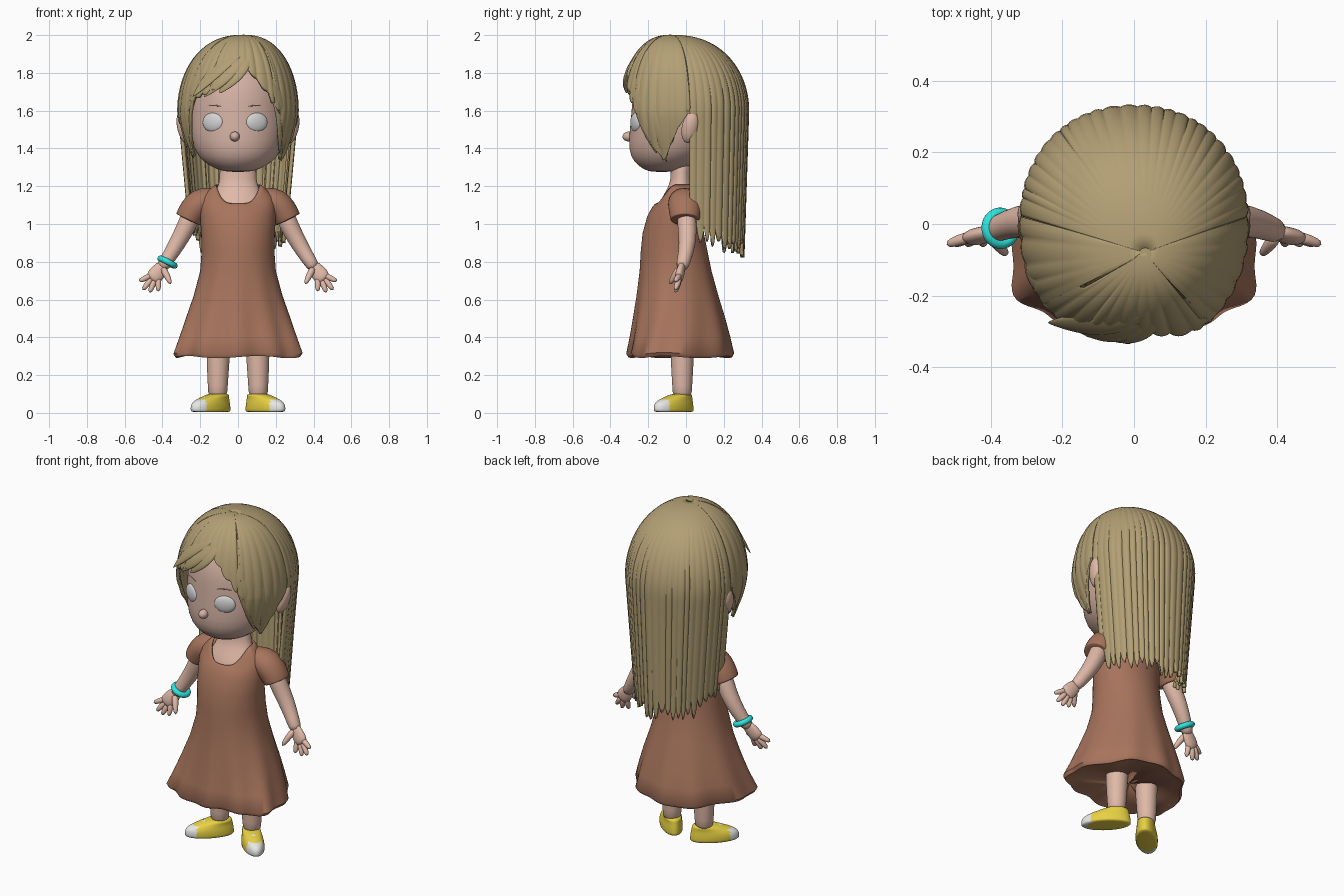
import bpy, bmesh, math, random
from math import sin, cos, pi, radians
from mathutils import Vector

random.seed(4)
if "Cube" in bpy.data.objects:
    bpy.data.objects.remove(bpy.data.objects["Cube"])


def material(name, *rgb):
    lin = [(c / 255 / 12.92 if c < 11 else ((c / 255 + 0.055) / 1.055) ** 2.4) for c in rgb] + [1]
    m = bpy.data.materials.new(name)
    m.use_nodes = True
    m.diffuse_color = lin
    m.node_tree.nodes["Principled BSDF"].inputs["Base Color"].default_value = lin
    return m


SKIN = material("skin", 224, 185, 167)
FACE = material("face_skin", 212, 177, 163)
HAIR = material("blond_hair", 178, 159, 116)
BROW = material("brow_brown", 172, 140, 122)
DRESS = material("brown_cloth", 167, 116, 92)
EYE = material("eye_grey", 212, 212, 212)
SHOE = material("shoe_yellow", 236, 213, 68)
WHITE = material("toe_white", 235, 235, 232)
CYAN = material("bracelet_cyan", 48, 228, 222)


def smooth(ob, angle):
    bpy.ops.object.select_all(action='DESELECT')
    ob.select_set(True)
    bpy.context.view_layer.objects.active = ob
    bpy.ops.object.shade_smooth_by_angle(angle=radians(angle))


def grid(name, rows, mat, closed=True, caps=True, subsurf=0, thick=0):
    """Skin a list of point rows into a surface."""
    bm = bmesh.new()
    vs = [[bm.verts.new(p) for p in row] for row in rows]
    n = len(vs[0])
    for a, b in zip(vs, vs[1:]):
        for j in range(n if closed else n - 1):
            k = (j + 1) % n
            bm.faces.new((a[j], a[k], b[k], b[j]))
    if caps:
        bm.faces.new(vs[0])
        bm.faces.new(vs[-1])
    bmesh.ops.remove_doubles(bm, verts=bm.verts, dist=1e-5)
    bmesh.ops.recalc_face_normals(bm, faces=bm.faces)
    me = bpy.data.meshes.new(name)
    bm.to_mesh(me)
    bm.free()
    ob = bpy.data.objects.new(name, me)
    bpy.context.collection.objects.link(ob)
    me.materials.append(mat)
    smooth(ob, 180 if subsurf else 50)
    if thick:
        mod = ob.modifiers.new("thickness", 'SOLIDIFY')
        mod.thickness, mod.offset = thick, 0
    if subsurf:
        mod = ob.modifiers.new("round", 'SUBSURF')
        mod.levels = mod.render_levels = subsurf
    return ob


def loft(name, rings, mat, n=48, shape=None, **kw):
    """Stack oval rings given as (z, half width, front y, back y)."""
    rows = []
    for z, rx, yf, yb in rings:
        row = []
        for j in range(n):
            a = 2 * pi * j / n
            p = Vector((rx * sin(a), (yf + yb) / 2 - (yb - yf) / 2 * cos(a), z))
            row.append(shape(p, a) if shape else p)
        rows.append(row)
    return grid(name, rows, mat, **kw)


def sweep(name, pts, radii, mat, flat=1, centre=None, subsurf=1):
    """Oval tube along a path, thinned along y or away from a centre."""
    pts = [Vector(p) for p in pts]
    rows = []
    for i, p in enumerate(pts):
        t = (pts[min(i + 1, len(pts) - 1)] - pts[max(i - 1, 0)]).normalized()
        side = t.cross(p - centre if centre else Vector((0, 1, 0.01))).normalized()
        up = side.cross(t)
        rows.append([p + radii[i] * (side * cos(a) + up * flat * sin(a))
                     for a in (2 * pi * j / 16 for j in range(16))])
    return grid(name, rows, mat, subsurf=subsurf)


def ball(name, loc, scale, mat, rot=(0, 0, 0)):
    bpy.ops.mesh.primitive_uv_sphere_add(segments=32, ring_count=16, location=loc, rotation=rot)
    ob = bpy.context.object
    ob.name, ob.scale = name, scale
    ob.data.materials.append(mat)
    smooth(ob, 180)


# Head, neck and face
loft("head", [(1.275, .05, -.18, -.08), (1.287, .11, -.222, -.02), (1.325, .18, -.275, .08),
              (1.39, .235, -.306, .17), (1.5, .26, -.298, .22), (1.6, .262, -.288, .25),
              (1.7, .262, -.282, .25), (1.8, .235, -.24, .22), (1.88, .16, -.17, .15),
              (1.92, .06, -.08, .06)], FACE, subsurf=1)
loft("neck", [(1.02, .16, -.17, .05), (1.1, .15, -.148, .04), (1.16, .125, -.115, .04),
              (1.21, .1, -.085, .035), (1.27, .095, -.08, .03), (1.38, .1, -.08, .04)], SKIN, subsurf=1)
FX = -.017


def face_y(x):
    return -.0195 - .273 * math.sqrt(1 - (x / .262) ** 2)


for s, side in ((1, "left"), (-1, "right")):
    x = FX + s * .116
    ball(side + "_eye", (x, face_y(x) + .006, 1.538), (.06, .021, .051), EYE, (0, 0, x * 3.6))
    ball(side + "_ear", (s * .288, .022, 1.512), (.034, .044, .086), SKIN, (radians(-12), s * radians(12), 0))
    sweep(side + "_eyebrow", [(FX + s * d, face_y(FX + s * d) + .006, 1.622 + h)
                              for d, h in ((.07, 0), (.11, .008), (.15, .002))],
          (.002, .004, .002), BROW)
ball("nose", (FX, -.304, 1.463), (.026, .032, .026), FACE)


# Dress: flared body with a scooped neckline, folds and a closed underside
def drape(p, a):
    w = max(0, (.85 - p.z) / .55) ** 1.5
    k = 1 + .03 * w * cos(10 * a + .6 * sin(2 * a))
    scoop = (1 - sin(a) ** 4) * max(0, (p.z - 1.05) / .155) * .1 if cos(a) > 0 else 0
    forward = .09 * w * sin(a) ** 2 * abs(p.x) / .33
    return Vector((p.x * k, p.y * k - forward, p.z - scoop + .006 * w * sin(5 * a)))


loft("dress", [(.318, .01, -.05, -.03), (.314, .28, -.26, .2), (.3, .332, -.295, .235),
               (.315, .342, -.303, .243), (.4, .311, -.287, .225),
               (.5, .276, -.272, .2), (.62, .232, -.255, .165), (.75, .196, -.24, .13),
               (.85, .188, -.235, .11), (.95, .19, -.225, .09), (1.04, .195, -.2, .08),
               (1.1, .192, -.185, .075), (1.15, .175, -.175, .066), (1.19, .135, -.164, .058),
               (1.205, .115, -.157, .05)], DRESS, n=96, shape=drape, caps=False, thick=.01)

# Arms, hands, legs and shoes, mirrored across x
FINGERS = {"first_finger": (.422, .72, .422, .642), "second_finger": (.44, .71, .468, .636),
           "third_finger": (.455, .715, .505, .65), "little_finger": (.455, .73, .525, .697)}

for s, side in ((1, "left"), (-1, "right")):
    def m(*pts):
        return [(s * x, y, z) for x, y, z in pts]

    sweep(side + "_sleeve", m((.1, -.02, 1.125), (.15, -.01, 1.125), (.2, -.005, 1.112), (.24, -.005, 1.07),
                              (.263, -.005, 1.028), (.265, -.005, 1.024), (.266, -.005, 1.022)),
          (.06, .073, .084, .078, .072, .07, .066), DRESS, flat=1.12)
    sweep(side + "_arm", m((.235, 0, 1.09), (.265, .005, 1.0), (.32, .01, .9), (.375, -.01, .81), (.41, -.025, .76)),
          (.052, .052, .046, .037, .034), SKIN)
    sweep(side + "_palm", m((.39, -.018, .785), (.415, -.028, .755), (.44, -.035, .725), (.46, -.042, .7)),
          (.034, .041, .046, .036), SKIN, flat=.55)
    for name, (x0, z0, x1, z1) in FINGERS.items():
        xm, zm = (x0 + x1) / 2, (z0 + z1) / 2
        sweep(side + "_" + name, m((x0, -.035, z0), (xm, -.045, zm), (x1, -.058, z1)), (.017, .016, .011), SKIN)
    sweep(side + "_thumb", m((.4, -.03, .77), (.378, -.06, .73), (.355, -.087, .68)), (.02, .018, .011), SKIN)
    sweep(side + "_leg", m((.108, -.02, .07), (.107, -.02, .14), (.106, -.02, .25), (.103, -.02, .4), (.1, -.03, .65)),
          (.052, .053, .061, .066, .07), SKIN)

    shoe = loft(side + "_shoe", [(.004, .056, -.13, .13), (.008, .06, -.137, .137), (.035, .061, -.138, .135),
                                 (.055, .058, -.128, .132), (.072, .053, -.095, .128), (.088, .05, -.045, .125),
                                 (.103, .05, .005, .122)], SHOE, n=40, subsurf=1)
    shoe.data.materials.append(WHITE)
    for f in shoe.data.polygons:
        if f.center.y < -.075 and .004 < f.center.z < .065:
            f.material_index = 1
    shoe.location = (s * .145, -.065, 0)
    shoe.rotation_euler.z = s * radians(45)
    ball(side + "_shoe_button", (s * .163, -.083, .086), (.016, .016, .008), WHITE)

# Bracelet on the right wrist
bpy.ops.mesh.primitive_torus_add(major_radius=.042, minor_radius=.016, major_segments=40, minor_segments=14,
                                 location=(-.373, -.012, .798))
band = bpy.context.object
band.name = "bracelet"
band.rotation_euler = Vector((-.45, -.05, -.88)).to_track_quat('Z', 'Y').to_euler()
band.data.materials.append(CYAN)
smooth(band, 180)

# Hair: strands fan out from the crown and follow the skull
CROWN = Vector((.03, -.08))
DOME = .392


def scalp(deg, z, out=1.0):
    a = radians(deg)
    fx, fy = (math.copysign(abs(v) ** .92, v) for v in (sin(a), cos(a)))
    edge = Vector((.312 * fx, -(.34 if fy > 0 else .325) * fy))
    d = max(0, 1.6 - z)
    if z >= 1.6:
        c = min(1, (z - 1.6) / DOME)
        edge = CROWN.lerp(edge, math.sqrt(1 - c * c) ** .85)
    elif abs(deg) <= 93:
        edge *= 1 - .21 * (d / .25) ** 1.5
    else:
        edge = Vector((edge.x * (1 - .3 * d), edge.y * (1 - .1 * d)))
    return Vector((edge.x * out, edge.y * out, z))


def hair_shell(name, start, end, strands, hem, tip):
    sub, steps, cols = 6, 44, []
    cuts = [i + random.uniform(-.25, .25) * (0 < i < strands) for i in range(strands + 1)]
    depths = [random.uniform(.012, .026) for _ in cuts]
    for i in range(strands):
        jit = random.uniform(-.5, .5) * tip
        for j in range(sub + (i == strands - 1)):
            f = j / sub
            deg = start + (end - start) * (cuts[i] + (cuts[i + 1] - cuts[i]) * f) / strands
            bulge = sin(pi * f)
            depth = depths[i] * (1 - f) + depths[i + 1] * f
            low = hem(deg) + jit * bulge + tip * (1 - bulge)
            col = []
            for k in range(steps + 1):
                t = k / steps
                # even angular steps over the dome, then straight down
                if low > 1.6:
                    z = 1.6 + DOME * cos(t * math.acos((low - 1.6) / DOME))
                elif t < .4:
                    z = 1.6 + DOME * cos(t / .4 * pi / 2)
                else:
                    z = 1.6 + (low - 1.6) * (t - .4) / .6
                col.append(scalp(deg, z, 1 - min(1, t * 2.5) * depth * (1 - bulge)))
            cols.append(col)
    grid(name, cols, HAIR, closed=False, caps=False, thick=.02)


HAIRLINE = [(-93, 1.6), (-84, 1.5), (-76, 1.42), (-68, 1.36), (-56, 1.5), (-48, 1.65), (-20, 1.72), (8, 1.81),
            (28, 1.7), (45, 1.55), (55, 1.41), (66, 1.33), (76, 1.41), (84, 1.5), (93, 1.6)]


def hairline(deg):
    for (a, za), (b, zb) in zip(HAIRLINE, HAIRLINE[1:]):
        if deg <= b:
            return za + (zb - za) * max(0, deg - a) / (b - a)
    return HAIRLINE[-1][1]


hair_shell("back_hair", 93.5, 266.5, 26, lambda d: .86 + .08 * ((d - 180) / 86) ** 2, .085)
hair_shell("front_hair", -93, 93, 20, hairline, .015)
ball("crown_whorl", (*CROWN, 1.987), (.06, .06, .015), HAIR)

# Loose locks lying over the fringe and the temples
LOCKS = {
    "fringe_lock_outer": [(8, 1.93, 1), (-12, 1.87, 1.01), (-30, 1.78, 1.02), (-44, 1.67, 1.11)],
    "fringe_lock_middle": [(10, 1.91, 1), (-5, 1.83, 1.01), (-20, 1.75, 1.01), (-34, 1.67, 1.01)],
    "fringe_lock_inner": [(12, 1.9, 1), (3, 1.83, 1), (-8, 1.76, 1), (-18, 1.69, .98)],
    "left_cheek_lock": [(13, 1.92, 1), (30, 1.8, 1.01), (45, 1.65, 1.01), (52, 1.5, 1), (58, 1.37, 1)],
    "left_temple_lock": [(15, 1.95, 1), (40, 1.84, 1.01), (58, 1.68, 1.01), (66, 1.5, 1.02), (69, 1.32, 1.02)],
    "right_temple_lock": [(-40, 1.88, 1), (-60, 1.75, 1.01), (-66, 1.6, 1.01), (-68, 1.48, 1.01), (-68, 1.34, 1.02)],
}
for name, path in LOCKS.items():
    n = len(path) - 1
    widths = [.05 * (.45 + .55 * sin(pi * i / n)) for i in range(n)] + [.004]
    sweep(name, [scalp(*p) for p in path], widths, HAIR, flat=.35, centre=Vector((0, 0, 1.55)), subsurf=2)
